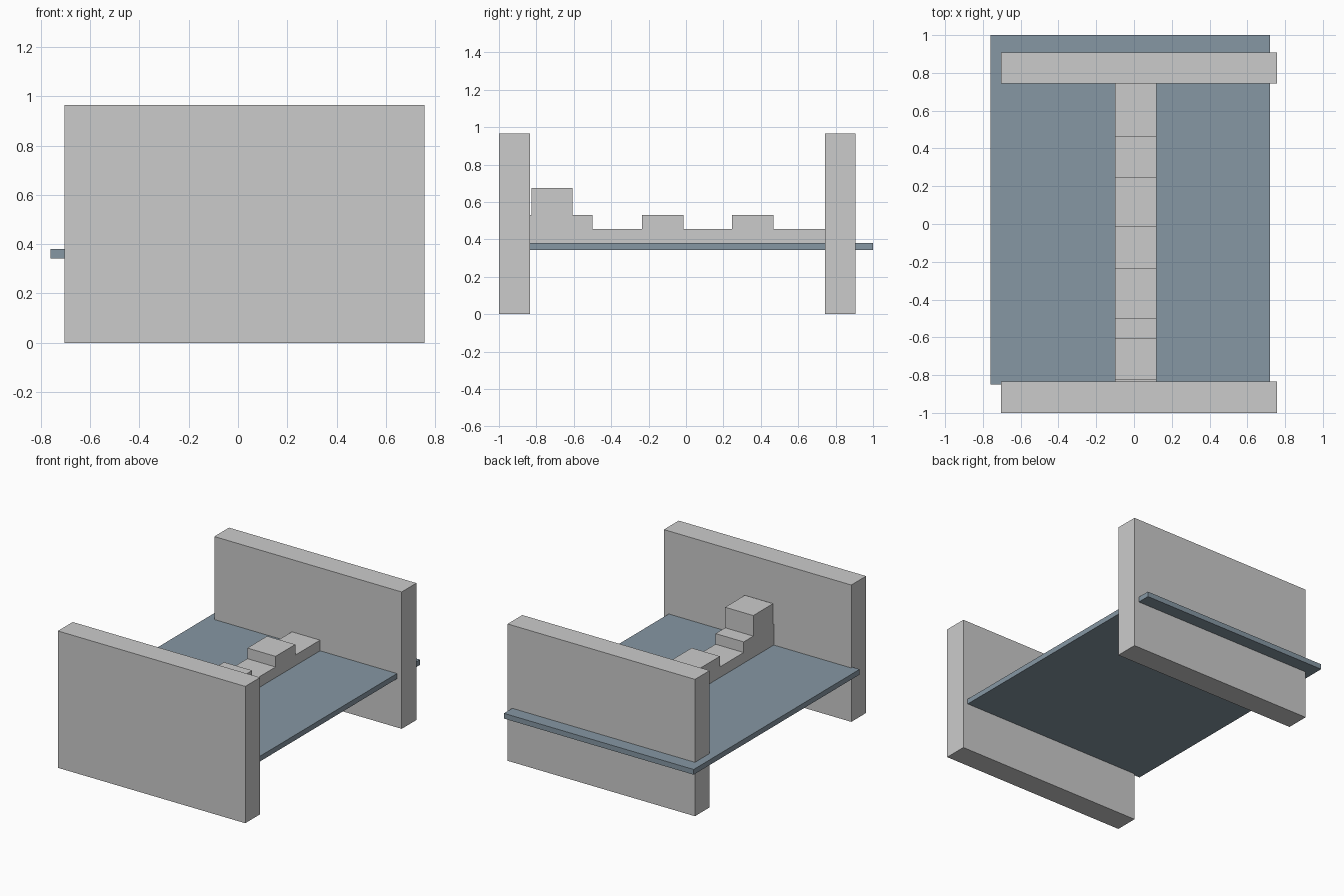
import bpy, bmesh

if "Cube" in bpy.data.objects:
    bpy.data.objects.remove(bpy.data.objects["Cube"])


def make_object(name, bm, material=None):
    bmesh.ops.recalc_face_normals(bm, faces=bm.faces)
    mesh = bpy.data.meshes.new(name)
    bm.to_mesh(mesh)
    bm.free()
    obj = bpy.data.objects.new(name, mesh)
    bpy.context.collection.objects.link(obj)
    if material:
        mesh.materials.append(material)
    return obj


def extrude_profile(name, profile, x0, x1, material=None):
    """Extrude a (y, z) outline from x0 to x1."""
    bm = bmesh.new()
    face = bm.faces.new([bm.verts.new((x0, y, z)) for y, z in profile])
    side = bmesh.ops.extrude_face_region(bm, geom=[face])["geom"]
    verts = [v for v in side if isinstance(v, bmesh.types.BMVert)]
    bmesh.ops.translate(bm, verts=verts, vec=(x1 - x0, 0, 0))
    return make_object(name, bm, material)


def box(name, x, y, z, material=None):
    outline = [(y[0], z[0]), (y[1], z[0]), (y[1], z[1]), (y[0], z[1])]
    return extrude_profile(name, outline, x[0], x[1], material)


blue_grey = bpy.data.materials.new("blue_grey")
blue_grey.diffuse_color = (0.24, 0.31, 0.37, 1)
blue_grey.use_nodes = True
blue_grey.node_tree.nodes["Principled BSDF"].inputs["Base Color"].default_value = blue_grey.diffuse_color

# End walls
for name, y in (("front_wall", (-1.0, -0.835)), ("back_wall", (0.743, 0.907))):
    box(name, (-0.705, 0.757), y, (0, 0.965))

# Thin deck, ending inside the front wall and passing through the back wall
box("deck", (-0.76, 0.72), (-0.85, 1.0), (0.343, 0.38), blue_grey)

# Stepped central ridge: (start y, end y, top z)
steps = [(-0.835, -0.827, 0.53), (-0.827, -0.607, 0.675), (-0.607, -0.5, 0.53),
         (-0.5, -0.235, 0.455), (-0.235, -0.013, 0.53), (-0.013, 0.247, 0.455),
         (0.247, 0.467, 0.53), (0.467, 0.743, 0.455)]
outline = [(steps[-1][1], 0.38), (steps[0][0], 0.38)]
for y0, y1, top in steps:
    outline += [(y0, top), (y1, top)]
extrude_profile("central_ridge", outline, -0.10, 0.12)
